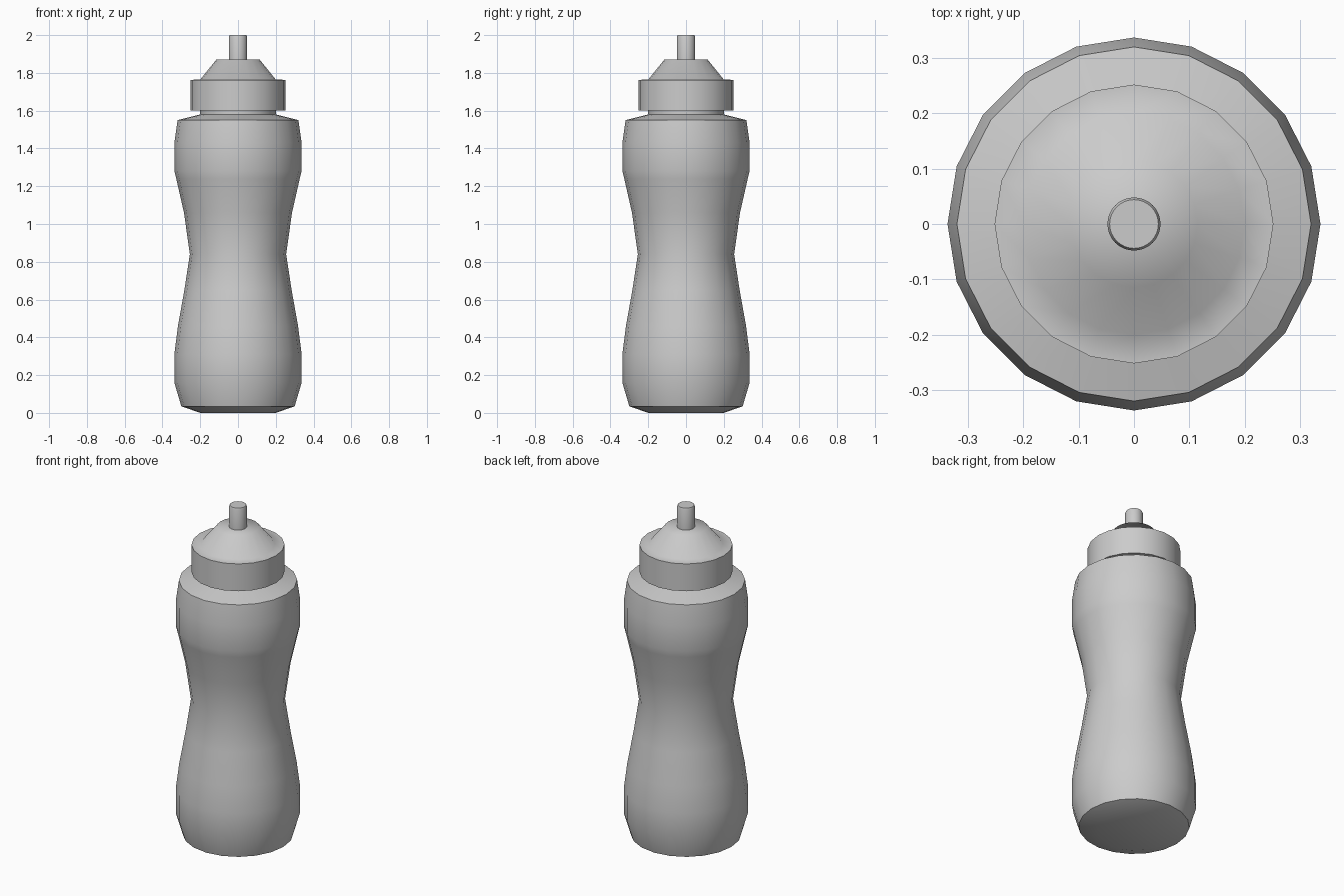
import bpy, bmesh
from math import cos, sin, pi, radians

if "Cube" in bpy.data.objects:
    bpy.data.objects.remove(bpy.data.objects["Cube"])


def lathe(name, profile, sides, angle):
    """Revolve (radius, z) points around z, capping both ends."""
    bm = bmesh.new()
    rings = [[bm.verts.new((r * cos(2 * pi * i / sides), r * sin(2 * pi * i / sides), z))
              for i in range(sides)] for r, z in profile]
    for a, b in zip(rings, rings[1:]):
        for i in range(sides):
            j = (i + 1) % sides
            bm.faces.new((a[i], a[j], b[j], b[i]))
    bm.faces.new(rings[0][::-1])
    bm.faces.new(rings[-1])
    mesh = bpy.data.meshes.new(name)
    bm.to_mesh(mesh)
    bm.free()
    obj = bpy.data.objects.new(name, mesh)
    bpy.context.collection.objects.link(obj)
    bpy.ops.object.select_all(action='DESELECT')
    obj.select_set(True)
    bpy.context.view_layer.objects.active = obj
    bpy.ops.object.shade_smooth_by_angle(angle=radians(angle))
    return obj


# Squeezable body with pinched grip, shoulder and neck
lathe("bottle_body", [
    (0.20, 0.0), (0.30, 0.035), (0.337, 0.16), (0.337, 0.31), (0.318, 0.46),
    (0.284, 0.65), (0.255, 0.84), (0.286, 1.06), (0.327, 1.24), (0.337, 1.28),
    (0.337, 1.43), (0.32, 1.55), (0.20, 1.58), (0.20, 1.62)], 20, 52)

# Screw cap with conical top
lathe("screw_cap", [
    (0.20, 1.60), (0.252, 1.60), (0.252, 1.763), (0.20, 1.765), (0.115, 1.87)], 20, 53)

# Drinking spout
lathe("spout", [(0.048, 1.86), (0.048, 1.99), (0.044, 2.0)], 32, 40)
